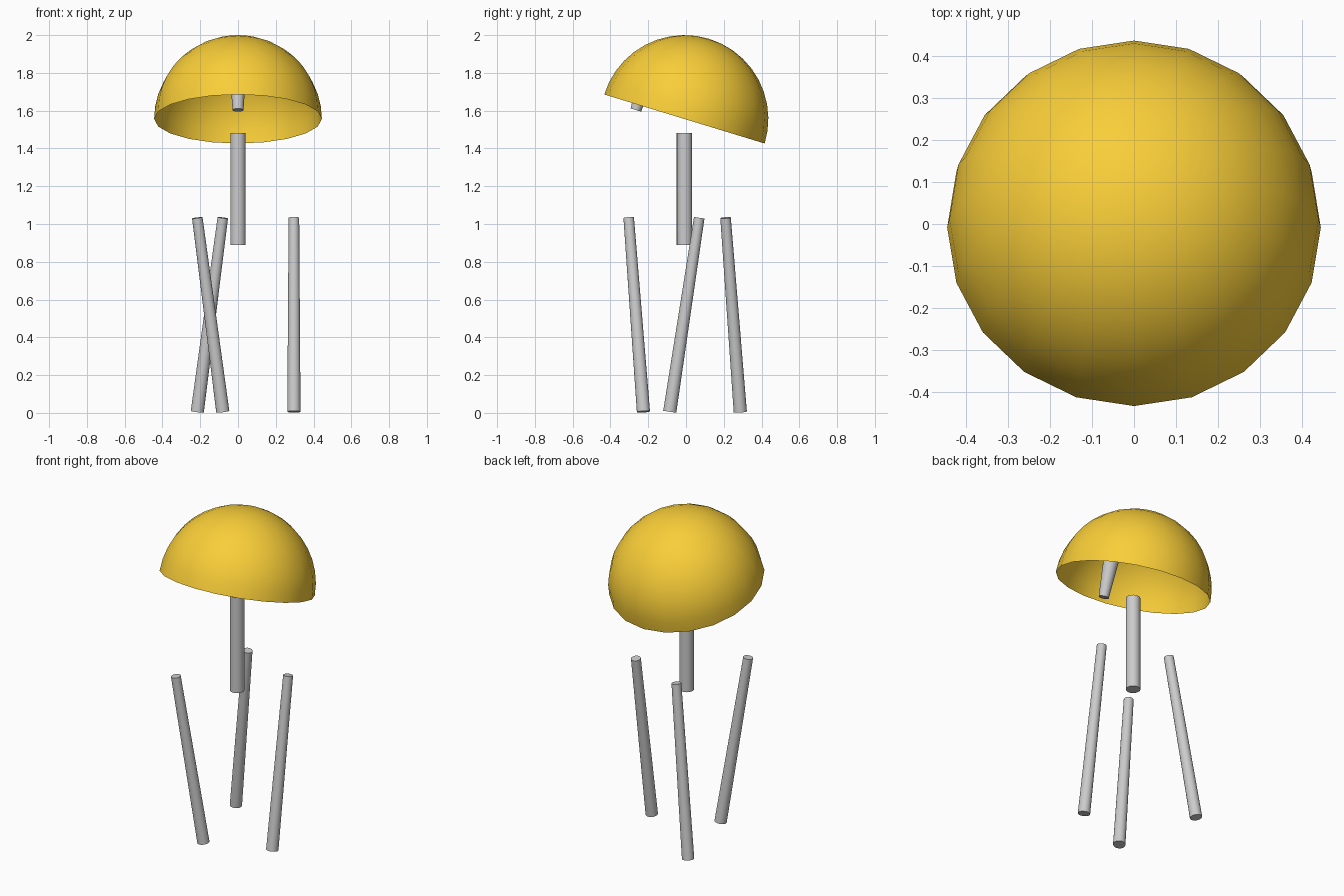
import bpy, bmesh, math
from mathutils import Vector, Matrix

if "Cube" in bpy.data.objects:
    bpy.data.objects.remove(bpy.data.objects["Cube"])

CY = -0.008                      # common axis of the model in y
TILT = Matrix.Rotation(math.radians(-17), 4, 'X')
HUB = Vector((0, CY, 1.556))     # centre of the dome rim
R = 0.444


def finish(bm, name, mat=None):
    me = bpy.data.meshes.new(name)
    bm.to_mesh(me)
    bm.free()
    ob = bpy.data.objects.new(name, me)
    bpy.context.collection.objects.link(ob)
    if mat:
        me.materials.append(mat)
    bpy.ops.object.select_all(action='DESELECT')
    ob.select_set(True)
    bpy.context.view_layer.objects.active = ob
    bpy.ops.object.shade_smooth_by_angle(angle=math.radians(40))
    return ob


def rod(name, a, b, ra, rb, sides=20):
    """Capped, optionally tapered rod from a to b."""
    a, b = Vector(a), Vector(b)
    d = b - a
    m = Matrix.Translation((a + b) / 2) @ d.to_track_quat('Z', 'Y').to_matrix().to_4x4()
    bm = bmesh.new()
    bmesh.ops.create_cone(bm, cap_ends=True, segments=sides, radius1=ra,
                          radius2=rb, depth=d.length, matrix=m)
    return finish(bm, name)


yellow = bpy.data.materials.new("yellow")
yellow.diffuse_color = (0.95, 0.62, 0.04, 1)
yellow.use_nodes = True
yellow.node_tree.nodes["Principled BSDF"].inputs["Base Color"].default_value = yellow.diffuse_color

# Tilted open dome: half of a sphere
bm = bmesh.new()
bmesh.ops.create_uvsphere(bm, u_segments=20, v_segments=20, radius=R)
bmesh.ops.delete(bm, geom=[v for v in bm.verts if v.co.z < -1e-4], context='VERTS')
bm.transform(Matrix.Translation(HUB) @ TILT)
finish(bm, "dome", yellow)

# Tapered peg inside the dome, parallel to the dome axis
place = Matrix.Translation(HUB) @ TILT
rod("inner_peg", place @ Vector((0, -0.26, -0.03)), place @ Vector((0, -0.26, 0.31)),
    0.029, 0.052)

# Central post
rod("post", (0, CY, 0.89), (0, CY, 1.483), 0.041, 0.041)

# Three tapered legs: feet spaced by thirds, each leaning in its own direction
for i in range(3):
    turn = math.radians(120 * i)
    mid = Matrix.Rotation(turn, 4, 'Z') @ Vector((0.296, 0, 0)) + Vector((0, CY, 0))
    lean = Matrix.Rotation(-turn, 4, 'Z') @ Vector((0, 0.078, 0))
    rod(f"leg_{i + 1}", mid - lean + Vector((0, 0, 0.006)),
        mid + lean + Vector((0, 0, 1.033)), 0.035, 0.028)
